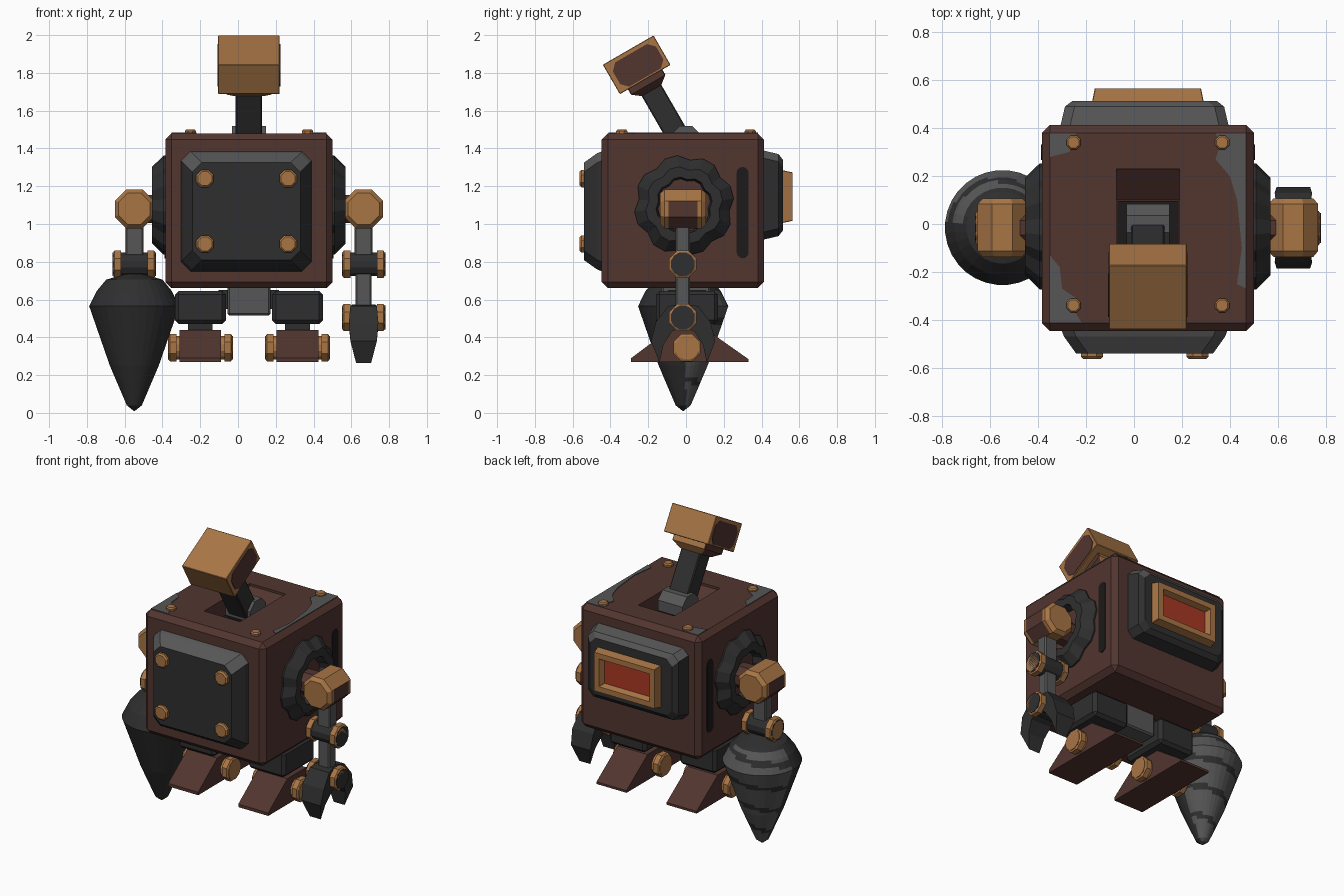
import bpy, bmesh
from math import sin, cos, pi, radians, atan2
from mathutils import Matrix, Vector

if "Cube" in bpy.data.objects:
    bpy.data.objects.remove(bpy.data.objects["Cube"])


def material(name, rgb):
    lin = [((c / 255 + 0.055) / 1.055) ** 2.4 for c in rgb] + [1]
    m = bpy.data.materials.new(name)
    m.use_nodes = True
    m.diffuse_color = lin
    m.node_tree.nodes["Principled BSDF"].inputs["Base Color"].default_value = lin
    return m


RUST = material("rust brown", (82, 53, 47))
DARK = material("dark iron", (47, 47, 47))
GRAY = material("worn gray", (86, 86, 86))
COPPER = material("copper", (168, 117, 69))
RED = material("red screen", (168, 56, 35))
BLACK = material("black slot", (28, 25, 25))

CX, CY = 0.058, -0.017   # body centre


def finish(name, bm, mats, rule=None, matrix=None, smooth=False):
    bmesh.ops.recalc_face_normals(bm, faces=bm.faces)
    bm.normal_update()
    for f in bm.faces:
        f.smooth = smooth
        if rule:
            f.material_index = rule(f.normal, f.calc_center_median())
    if matrix:
        bm.transform(matrix)
    me = bpy.data.meshes.new(name)
    bm.to_mesh(me)
    bm.free()
    for m in mats:
        me.materials.append(m)
    ob = bpy.data.objects.new(name, me)
    bpy.context.collection.objects.link(ob)
    return ob


def loft(name, rings, *mats, **kw):
    """Skin a stack of equal point loops and cap both ends."""
    bm = bmesh.new()
    loops = [[bm.verts.new(p) for p in r] for r in rings]
    n = len(rings[0])
    for a, b in zip(loops, loops[1:]):
        for i in range(n):
            j = (i + 1) % n
            bm.faces.new((a[i], a[j], b[j], b[i]))
    bm.faces.new(loops[0])
    bm.faces.new(loops[-1])
    return finish(name, bm, mats, **kw)


def box(name, loc, size, mat, bevel=0.0, matrix=None):
    bm = bmesh.new()
    bmesh.ops.create_cube(bm, size=1)
    for v in bm.verts:
        v.co = Vector(loc) + Vector([a * b for a, b in zip(v.co, size)])
    if bevel:
        bmesh.ops.bevel(bm, geom=bm.edges[:], offset=bevel, segments=1, affect='EDGES')
    return finish(name, bm, [mat], matrix=matrix)


def lathe(name, axis, loc, profile, segs, *mats, scale=lambda i: 1, **kw):
    """Turn (radius, height) pairs around an axis."""
    rings = []
    for r, h in profile:
        ring = []
        for i in range(segs):
            t = 2 * pi * (i + 0.5) / segs
            u, v = r * scale(i) * cos(t), r * scale(i) * sin(t)
            p = {"x": (h, u, v), "y": (u, h, v), "z": (u, v, h)}[axis]
            ring.append(Vector(loc) + Vector(p))
        rings.append(ring)
    return loft(name, rings, *mats, **kw)


def rect(hw, hh, c, place):
    """Rectangle loop with cut corners, put in space by place(u, v)."""
    pts = [(hw - c, hh), (hw, hh - c), (hw, c - hh), (hw - c, -hh),
           (c - hw, -hh), (-hw, c - hh), (-hw, hh - c), (c - hw, hh)]
    return [place(u, v) for u, v in pts]


def plates(name, pts, z, mat):
    loft(name, [[(x, y, z + h) for x, y in pts] for h in (-0.003, 0.004)], mat)


def hinge(name, loc, half, core):
    """Iron pin with a copper cap on each end, lying along x."""
    lathe(name + "_pin", "x", loc, [(0.065, -half), (0.065, half)], 12, core)
    for s in (-1, 1):
        prof = [(0.078, s * (half - 0.045)), (0.078, s * (half - 0.01)), (0.062, s * half)]
        lathe(name + "_cap", "x", loc, prof, 8, COPPER)


# Body with the neck well cut into its top
body = box("body", (CX, CY, 1.07), (0.885, 0.86, 0.82), RUST, 0.033)
well = [rect(0.132, hy, 0.002, lambda u, v, z=z: (CX + u, v - 0.01, z))
        for hy, z in ((0.24, 1.6), (0.24, 1.465), (0.11, 1.36))]
cutter = loft("well_cutter", well, RUST)
cutter.hide_render = True
mod = body.modifiers.new("well", 'BOOLEAN')
mod.operation, mod.solver, mod.object = 'DIFFERENCE', 'EXACT', cutter
bpy.context.view_layer.objects.active = body
bpy.ops.object.modifier_apply(modifier="well")
bpy.data.objects.remove(cutter)
box("well_floor", (CX, -0.01, 1.364), (0.255, 0.21, 0.008), BLACK)

# Worn paint and screws on the body top
plates("wear_right", [(0.34, 0.38), (0.468, 0.38), (0.468, -0.27), (0.43, -0.25), (0.45, -0.1),
                      (0.43, 0.1), (0.40, 0.2), (0.34, 0.27), (0.36, 0.33)], 1.48, GRAY)
plates("wear_front", [(-0.352, -0.41), (-0.22, -0.41), (-0.25, -0.36), (-0.24, -0.31),
                      (-0.30, -0.27), (-0.31, -0.18), (-0.352, -0.13)], 1.48, GRAY)
plates("wear_back", [(-0.352, 0.38), (-0.24, 0.38), (-0.27, 0.3), (-0.352, 0.28)], 1.48, GRAY)
for sx in (-1, 1):
    for sy in (-1, 1):
        lathe("top_screw", "z", (CX + sx * 0.31, sy * 0.34, 1.48),
              [(0.032, -0.01), (0.032, 0.012), (0.025, 0.02)], 8, COPPER)


# Front and back plates: chamfered, worn along the upper slope
def slab(name, cz, hw, hh, y, s, steps, corner):
    rings = [rect(hw - i, hh - i, corner, lambda u, v, d=d: (CX - 0.014 + u, y + s * d, cz + v))
             for i, d in steps]
    loft(name, rings, DARK, GRAY,
         rule=lambda n, c: int(n.z > 0.25 and abs(n.y) > 0.2))


slab("front_plate", 1.067, 0.348, 0.32, -0.44, -1,
     [(0, 0), (0.012, 0.03), (0.062, 0.1)], 0.05)
slab("back_plate", 1.153, 0.352, 0.237, 0.405, 1,
     [(0, 0), (0.02, 0.085), (0.05, 0.108)], 0.04)
for sx in (-1, 1):
    for sz in (-1, 1):
        lathe("front_bolt", "y", (0.045 + sx * 0.22, -0.535, 1.067 + sz * 0.173),
              [(0.05, 0.01), (0.05, -0.018), (0.04, -0.028)], 8, COPPER)

# Screen in a copper frame on the back
frame = [rect(hw, hh, 0.003, lambda u, v, y=y: (CX + u, y, 1.145 + v))
         for hw, hh, y in ((0.235, 0.142, 0.5), (0.222, 0.128, 0.565),
                           (0.185, 0.092, 0.565), (0.17, 0.078, 0.53))]
loft("screen_frame", frame, COPPER, RED,
     rule=lambda n, c: int(n.y > 0.9 and abs(c.z - 1.145) < 0.03 and abs(c.x - CX) < 0.05))

# Neck and hammer-shaped head, leaning forward
tilt = Matrix.Translation((CX, -0.04, 1.46)) @ Matrix.Rotation(radians(30), 4, 'X')
lathe("neck_joint", "x", (CX, 0.0, 1.435), [(0.09, -0.09), (0.09, 0.09)], 8, GRAY)
box("neck", (0, 0, 0.14), (0.14, 0.12, 0.36), DARK, 0.006, tilt)
neck_ring = [rect(hx, hy, 0.004, lambda u, v, z=z: (u, v, z))
             for hx, hy, z in ((0.08, 0.06, 0.285), (0.12, 0.105, 0.32), (0.12, 0.105, 0.36))]
loft("head_collar", neck_ring, COPPER, RUST, matrix=tilt,
     rule=lambda n, c: int(abs(n.x) > 0.5))
box("head", (0, 0, 0.442), (0.326, 0.31, 0.18), COPPER, 0.003, tilt)
for s in (-1, 1):
    patch = [rect(0.132, 0.074, 0.035, lambda u, v, d=d: (s * (0.16 + d), u + 0.005, 0.436 + v))
             for d in (0, 0.006)]
    loft("head_wear", patch, RUST, matrix=tilt)

# Both sides: slot, lobed collar, shoulder, upper arm, elbow
for s in (-1, 1):
    slot = [[(CX + s * d, 0.3 + 0.032 * cos(a), 1.06 + 0.032 * sin(a) + (0.21 if k < 7 else -0.21))
             for k in range(14) for a in [pi * (k if k < 7 else k - 1) / 6]]
            for d in (0.438, 0.447)]
    loft("side_slot", slot, BLACK)
    lathe("shoulder_collar", "x", (CX, -0.01, 1.1),
          [(0.265, s * 0.43), (0.265, s * 0.452), (0.205, s * 0.512),
           (0.15, s * 0.512), (0.14, s * 0.45)], 24, DARK, RUST,
          scale=lambda i: 0.91 if i % 3 == 2 else 1,
          rule=lambda n, c: int(abs(n.x) > 0.9 and abs(c.x - CX) < 0.46))
    x = CX + s * 0.607
    lathe("shoulder_axle", "x", (CX, -0.015, 1.08), [(0.08, s * 0.44), (0.08, s * 0.6)], 8, RUST)
    lathe("shoulder", "y", (x, -0.015, 1.08),
          [(0.09, -0.122), (0.112, -0.098), (0.112, -0.078), (0.112, 0.075),
           (0.112, 0.098), (0.09, 0.122)], 8, COPPER, RUST,
          rule=lambda n, c: int(s * n.x > 0.3 and n.z < 0.3 and abs(c.y + 0.015) < 0.02))
    box("upper_arm", (x, -0.017, 0.9), (0.095, 0.075, 0.26), GRAY, 0.008)
    hinge("elbow", (x, -0.017, 0.787), 0.115, DARK)

# Left forearm with a two-fingered claw
XL = CX + 0.607
box("forearm", (XL, -0.017, 0.64), (0.085, 0.075, 0.3), GRAY, 0.008)
hinge("wrist", (XL, -0.017, 0.505), 0.115, DARK)
for s in (-1, 1):
    claw = [(0.02, 0.575, 0.06), (0.08, 0.565, 0.07), (0.145, 0.48, 0.078), (0.17, 0.38, 0.07),
            (0.125, 0.265, 0.04), (0.105, 0.36, 0.06), (0.06, 0.43, 0.075), (0.02, 0.45, 0.075)]
    loft("claw_finger", [[(XL + t * w, -0.015 + s * y, z) for y, z, w in claw] for t in (-1, 1)], DARK)

# Right forearm with a drill, spiral grooves over the worn rear half
XR = CX - 0.607
outline = [(0.05, 0.735), (0.15, 0.705), (0.20, 0.645), (0.24, 0.565),
           (0.13, 0.25), (0.04, 0.04), (0.002, 0.01)]
dense = []
for (r0, z0), (r1, z1) in zip(outline, outline[1:]):
    n = max(1, round((z0 - z1) / 0.02))
    dense += [(r0 + (r1 - r0) * k / n, z0 + (z1 - z0) * k / n) for k in range(n)]
dense.append(outline[-1])


def drill_rule(n, c):
    groove = (c.z * 6 + atan2(c.y + 0.015, c.x - XR) / (2 * pi)) % 1 < 0.2
    return int(c.y > 0.0 and c.z < 0.68 and not groove)


lathe("drill", "z", (XR, -0.015, 0), dense, 32, DARK, GRAY, rule=drill_rule)

# Hips, legs and wedge feet
box("pelvis", (CX, 0, 0.6), (0.226, 0.26, 0.17), GRAY, 0.01)
for s in (-1, 1):
    x = CX + s * 0.257
    box("hip", (x, 0.005, 0.558), (0.27, 0.33, 0.175), DARK, 0.02)
    box("hip_link", (CX + s * 0.13, 0.005, 0.6), (0.06, 0.2, 0.1), DARK)
    box("leg", (x, 0.005, 0.44), (0.13, 0.15, 0.12), DARK)
    side = [(-0.29, 0.27), (-0.29, 0.29), (-0.09, 0.44), (0.11, 0.44), (0.33, 0.285), (0.33, 0.27)]
    loft("foot", [[(x + t * 0.11, y, z) for y, z in side] for t in (-1, 1)], RUST)
    hinge("ankle", (x, 0.005, 0.345), 0.172, COPPER)
